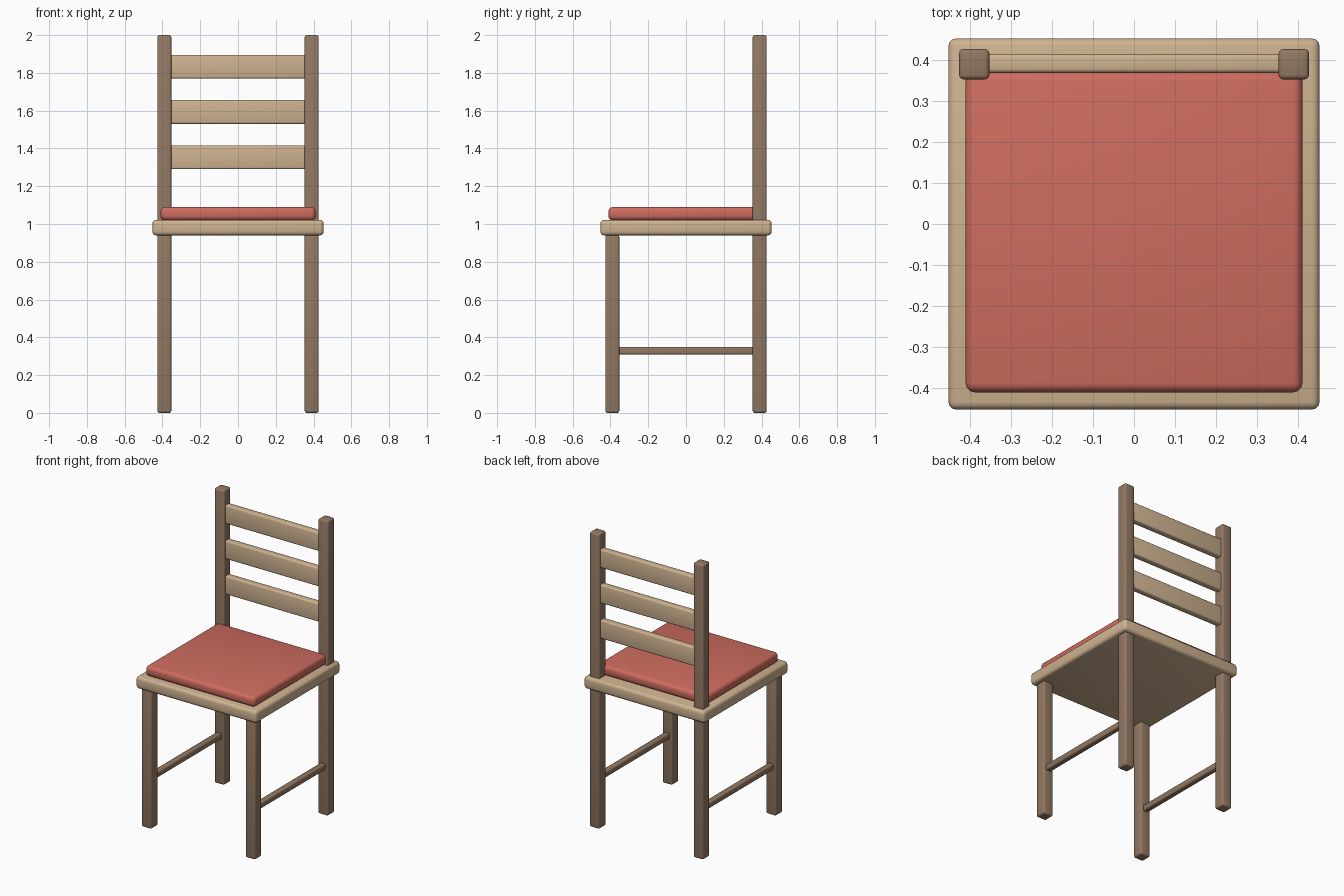
import bpy
import math

if "Cube" in bpy.data.objects:
    bpy.data.objects.remove(bpy.data.objects["Cube"])


def material(name, rgb):
    m = bpy.data.materials.new(name)
    m.diffuse_color = (*rgb, 1.0)
    m.use_nodes = True
    m.node_tree.nodes["Principled BSDF"].inputs["Base Color"].default_value = m.diffuse_color
    return m


dark_wood = material("dark wood", (0.29, 0.19, 0.125))
light_wood = material("light wood", (0.62, 0.45, 0.28))
red_fabric = material("red fabric", (0.62, 0.15, 0.115))


def box(name, x, y, z, mat, bevel, segments=3):
    """Rounded box spanning the (min, max) pairs x, y and z."""
    spans = (x, y, z)
    bpy.ops.mesh.primitive_cube_add(size=1, location=[(a + b) / 2 for a, b in spans])
    ob = bpy.context.object
    ob.name = name
    ob.scale = [b - a for a, b in spans]
    bpy.ops.object.transform_apply(location=False, rotation=False, scale=True)
    mod = ob.modifiers.new("rounded edges", "BEVEL")
    mod.width = bevel
    mod.segments = segments
    bpy.ops.object.modifier_apply(modifier=mod.name)
    ob.data.materials.append(mat)
    bpy.ops.object.shade_smooth_by_angle(angle=math.radians(40))
    return ob


INNER, OUTER = 0.353, 0.427  # leg faces, measured from the centre

# Seat board and cushion
box("seat", (-0.453, 0.453), (-0.453, 0.453), (0.94, 1.022), light_wood, 0.019)
box("cushion", (-0.411, 0.411), (-0.411, 0.372), (1.02, 1.09), red_fabric, 0.023)

# Legs and side rails, left and right
for side, s in (("left", -1), ("right", 1)):
    x = tuple(sorted((s * INNER, s * OUTER)))
    box(side + "_front_leg", x, (-OUTER, -INNER), (0, 0.942), dark_wood, 0.011)
    box(side + "_back_post", x, (INNER, OUTER), (0, 2), dark_wood, 0.011)
    mid = s * 0.39
    box(side + "_side_rail", (mid - 0.02, mid + 0.02), (-0.36, 0.36),
        (0.309, 0.35), dark_wood, 0.009)

# Backrest slats between the posts
for i in range(3):
    z = 1.29 + 0.24 * i
    box("back_slat_%d" % (i + 1), (-0.36, 0.36), (0.369, 0.415),
        (z, z + 0.126), light_wood, 0.01)
